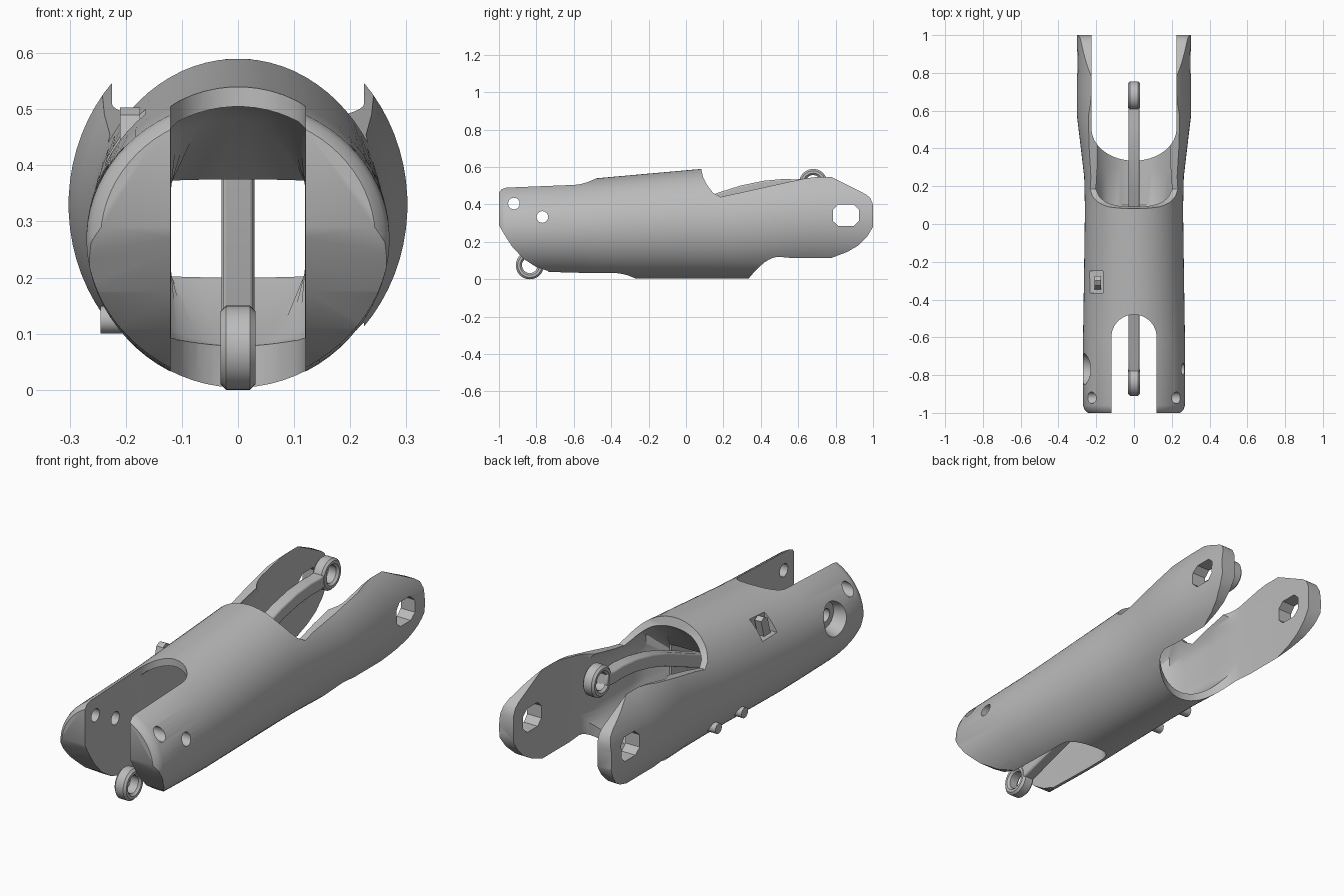
import bpy, bmesh, math
from mathutils import Vector

if "Cube" in bpy.data.objects:
    bpy.data.objects.remove(bpy.data.objects["Cube"])

grey = bpy.data.materials.new("plain grey")
grey.use_nodes = True
grey.diffuse_color = (0.5, 0.5, 0.5, 1)
grey.node_tree.nodes["Principled BSDF"].inputs["Base Color"].default_value = (0.5, 0.5, 0.5, 1)


def make(name, bm):
    bmesh.ops.recalc_face_normals(bm, faces=bm.faces)
    mesh = bpy.data.meshes.new(name)
    bm.to_mesh(mesh)
    bm.free()
    mesh.materials.append(grey)
    obj = bpy.data.objects.new(name, mesh)
    bpy.context.collection.objects.link(obj)
    return obj


def skin(name, rings):
    """Join equal-length rings of points into a capped solid."""
    bm = bmesh.new()
    loops = [[bm.verts.new(p) for p in ring] for ring in rings]
    n = len(loops[0])
    for a, b in zip(loops, loops[1:]):
        for i in range(n):
            j = (i + 1) % n
            bm.faces.new((a[i], a[j], b[j], b[i]))
    bm.faces.new(loops[0])
    bm.faces.new(loops[-1])
    return make(name, bm)


def loft(name, sections, count=72):
    """Sections are y, half width, half height, centre z and flat-side limit."""
    rings = []
    for y, a, b, c, limit in sections:
        angles = [math.tau * (i + 0.5) / count for i in range(count)]
        rings.append([(max(-limit, min(limit, a * math.cos(t))), y, c + b * math.sin(t)) for t in angles])
    return skin(name, rings)


def side_prism(name, points, x0, x1):
    return skin(name, [[(x, y, z) for y, z in points] for x in (x0, x1)])


def plan_prism(name, points, z0, z1):
    return skin(name, [[(x, y, z) for x, y in points] for z in (z0, z1)])


def slot(half, depth, tip, open_end, steps=24):
    """Plan outline of a slot with a rounded end at tip."""
    sign = 1 if open_end > tip else -1
    arc = [math.pi * i / steps for i in range(steps + 1)]
    pts = [(half * math.cos(t), tip + sign * depth * (1 - math.sin(t))) for t in arc]
    return pts + [(-half, open_end), (half, open_end)]


def disc(y, z, r, count=32):
    return [(y + r * math.cos(math.tau * i / count), z + r * math.sin(math.tau * i / count)) for i in range(count)]


def combine(obj, tool, operation="DIFFERENCE"):
    mod = obj.modifiers.new("cut", "BOOLEAN")
    mod.operation, mod.object, mod.solver = operation, tool, "EXACT"
    graph = bpy.context.evaluated_depsgraph_get()
    mesh = bpy.data.meshes.new_from_object(obj.evaluated_get(graph))
    obj.modifiers.clear()
    obj.data = mesh
    bpy.data.objects.remove(tool)


def smooth(obj, angle=32):
    bpy.ops.object.select_all(action="DESELECT")
    obj.select_set(True)
    bpy.context.view_layer.objects.active = obj
    bpy.ops.object.shade_smooth_by_angle(angle=math.radians(angle))


# Tubular housing, rounded at the front and widening to the rear
housing = loft("housing", [
    (-1, .245, .225, .268, 1), (-.985, .262, .241, .268, 1), (-.96, .27, .248, .268, 1),
    (-.6, .27, .262, .27, 1), (-.48, .268, .268, .272, 1), (-.28, .265, .277, .281, 1),
    (.08, .26, .293, .297, 1), (.25, .264, .3, .304, 1), (.42, .284, .316, .32, 1),
    (.57, .302, .325, .33, 1), (.7, .302, .325, .33, 1), (1, .302, .325, .33, 1)])

# Side outline of the chin, the rear opening and the prongs
outline = [(-1.05, .7), (.07, .7), (.082, .585), (.092, .545), (.115, .5), (.145, .462), (.185, .44),
           (.63, .538), (.69, .546), (.78, .546), (.96, .455), (.985, .435), (1, .4), (1, .28),
           (.97, .23), (.92, .18), (.86, .145), (.78, .115), (.7, -.1),
           (-.6, -.1), (-.74, .045), (-.8, .065), (-.87, .11), (-.93, .175), (-.975, .245), (-1.05, .38)]
combine(housing, side_prism("outline_cutter", outline, -.5, .5), "INTERSECT")

# Hollow inside: both ends narrow to a flat throat
combine(housing, loft("front_bore", [
    (-1.1, .235, .225, .268, .119), (-.47, .235, .233, .272, .119), (-.26, .235, .2, .28, .119),
    (-.1, .6, .0875, .2875, .119), (.06, .6, .0875, .2875, .119)]))
combine(housing, loft("rear_bore", [
    (-.06, .6, .087, .2875, .13), (.02, .3, .19, .2925, .2), (.1, .235, .258, .297, .22),
    (.3, .24, .268, .308, .224), (.6, .265, .29, .33, .224), (1.1, .265, .29, .33, .224)]))

# Front slot, longer underneath, and the wide rear slot
combine(housing, plan_prism("top_slot", slot(.12, .12, -.48, -1.1), .27, .8))
combine(housing, plan_prism("bottom_slot", slot(.12, .12, -.27, -1.1), -.1, .271))
combine(housing, plan_prism("rear_slot", slot(.225, .17, .335, 1.1), -.1, .8))

# Pin holes, the recess around one pin, and the rear keyed holes
for y, z in ((-.92, .405), (-.768, .333)):
    combine(housing, side_prism("pin_hole", disc(y, z, .031), -.5, .5))
combine(housing, skin("pin_recess", [[(x, y, z) for y, z in disc(-.768, .333, r)]
                                     for x, r in ((-.3, .095), (-.25, .078), (-.21, .062))]))
key = [(.855 + sy * y, .342 + sz * z) for sy, sz, pair in (
    (1, 1, ((.07, .03), (.04, .058))), (-1, 1, ((.04, .058), (.07, .03))),
    (-1, -1, ((.07, .03), (.04, .058))), (1, -1, ((.04, .058), (.07, .03)))) for y, z in pair]
combine(housing, side_prism("key_hole", key, -.5, .5))

# Small catch pocket on the upper side
pocket = [(-.235, -.365), (-.165, -.365), (-.165, -.25), (-.235, -.25)]
combine(housing, plan_prism("pocket_cutter", pocket, .41, .7))
smooth(housing)


# Catch inside the pocket
catch = side_prism("catch", [(-.35, .4), (-.3, .4), (-.275, .49), (-.3, .503), (-.325, .49)], -.21, -.175)
smooth(catch)

# Low pegs on the lower side
for i, y in enumerate((-.1, .1)):
    peg = side_prism("lower_peg_%d" % (i + 1), disc(y, .125, .025, 16), -.245, -.2)
    smooth(peg)

# Arched link bar through the middle
path = [Vector(p) for p in ((-.79, .085), (-.7, .115), (-.55, .16), (-.3, .245), (-.1, .318), (.05, .378),
                            (.18, .432), (.3, .47), (.42, .495), (.52, .504), (.59, .502), (.645, .51))]
upper, lower = [], []
for i, p in enumerate(path):
    d = (path[min(i + 1, len(path) - 1)] - path[max(i - 1, 0)]).normalized()
    normal = Vector((-d.y, d.x)) * .032
    upper.append(p + normal)
    lower.append(p - normal)
bar = side_prism("link_bar", upper + lower[::-1], -.029, .029)
bevel = bar.modifiers.new("soft edges", "BEVEL")
bevel.width, bevel.segments, bevel.limit_method = .008, 2, "ANGLE"
smooth(bar)


# Eyelets at both ends of the link
def eyelet(name, y, z, outer=.075, inner=.042, half=.031, soft=.01, count=40):
    profile = [(inner, -half + soft), (inner + soft, -half), (outer - soft, -half), (outer, -half + soft),
               (outer, half - soft), (outer - soft, half), (inner + soft, half), (inner, half - soft)]
    bm = bmesh.new()
    loops = [[bm.verts.new((x, y + r * math.cos(t), z + r * math.sin(t))) for r, x in profile]
             for t in (math.tau * i / count for i in range(count))]
    for i, a in enumerate(loops):
        b = loops[(i + 1) % count]
        for k in range(len(profile)):
            m = (k + 1) % len(profile)
            bm.faces.new((a[k], a[m], b[m], b[k]))
    smooth(make(name, bm))


eyelet("front_eyelet", -.835, .075)
eyelet("rear_eyelet", .68, .515)
